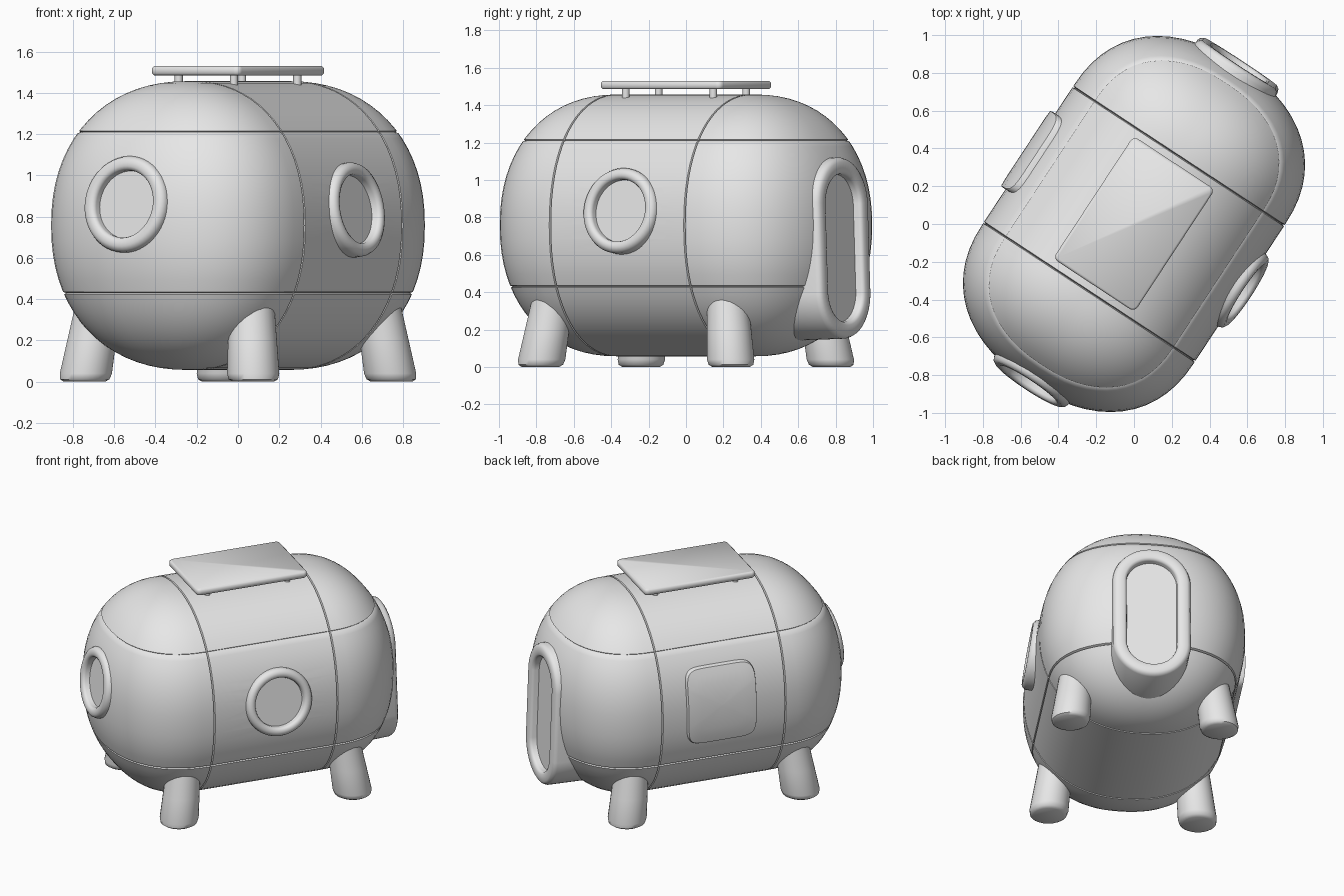
import bpy, bmesh, math
from mathutils import Matrix, Vector

if "Cube" in bpy.data.objects:
    bpy.data.objects.remove(bpy.data.objects["Cube"])

TURN = Matrix.Rotation(math.radians(56.7), 4, 'Z')   # pod axis is turned in plan
HALF, CAP, WIDE, TALL, MID = 0.43, 0.575, 0.67, 0.70, 0.757
SEAMS = (0.43, 1.21)

grey = bpy.data.materials.new("plain_grey")
grey.diffuse_color = (0.8, 0.8, 0.8, 1)
grey.use_nodes = True
grey.node_tree.nodes["Principled BSDF"].inputs["Base Color"].default_value = grey.diffuse_color


def finish(obj, angle=35):
    bpy.ops.object.select_all(action='DESELECT')
    obj.select_set(True)
    bpy.context.view_layer.objects.active = obj
    bpy.ops.object.shade_smooth_by_angle(angle=math.radians(angle))


def loft(name, rings, matrix=Matrix(), closed=False, caps=True):
    """Skin a list of equal point loops."""
    bm = bmesh.new()
    loops = [[bm.verts.new(p) for p in r] for r in rings]
    n = len(loops[0])
    pairs = list(zip(loops, loops[1:]))
    if closed:
        pairs.append((loops[-1], loops[0]))
    for a, b in pairs:
        for i in range(n):
            j = (i + 1) % n
            bm.faces.new((a[i], a[j], b[j], b[i]))
    if caps and not closed:
        bm.faces.new(loops[0][::-1])
        bm.faces.new(loops[-1])
    bmesh.ops.remove_doubles(bm, verts=bm.verts, dist=1e-4)
    bmesh.ops.recalc_face_normals(bm, faces=bm.faces)
    me = bpy.data.meshes.new(name)
    bm.to_mesh(me)
    bm.free()
    me.materials.append(grey)
    obj = bpy.data.objects.new(name, me)
    bpy.context.collection.objects.link(obj)
    obj.matrix_world = TURN @ matrix
    return obj


def sgnpow(x, e):
    return math.copysign(abs(x) ** e, x) if abs(x) > 1e-9 else 0.0


def fullness(z):
    """Relative hull width at height z."""
    return max(0.0, 1 - min(1, abs((z - MID) / TALL)) ** 2.2) ** (1 / 2.2)


def stadium(w, h, x, n=56):
    pts = []
    for i in range(n):
        t = 2 * math.pi * (i + 0.5) / n
        shift = math.copysign(h - w, math.sin(t))
        pts.append((x, w * math.cos(t), w * math.sin(t) + shift))
    return pts


# hull: stadium plan stacked in height, with grooved panel seams
half = [(HALF + 0.005, sgnpow(math.cos(t), 2 / 2.3), sgnpow(math.sin(t), 2 / 2.3), 1)
        for t in (math.pi * (i / 28 - 0.5) for i in range(29))]
half += [(HALF, 0, 1, 0.98), (HALF - 0.005, 0, 1, 1)]
half = [(HALF - 0.005, 0, -1, 1), (HALF, 0, -1, 0.98)] + half
columns = half + [(-u, -a, -b, s) for u, a, b, s in half]
heights = [MID + TALL * sgnpow(math.sin(math.pi * (i / 36 - 0.5)), 2 / 2.2) for i in range(37)]
rows = [(z, 1) for z in heights if all(abs(z - s) > 0.012 for s in SEAMS)]
for s in SEAMS:
    rows += [(s - 0.006, 1), (s, 0.98), (s + 0.006, 1)]
rings = []
for z, inset in sorted(rows):
    k = fullness(z) * inset
    rings.append([(u + CAP * k * a, WIDE * k * b * s, MID + (z - MID) * s)
                  for u, a, b, s in columns])
hull = loft("hull", rings, caps=False)


# framed openings: raised rim, recessed pane and a pocket cut in the hull
def opening(name, pos, heading, tilt, w, h, border, back):
    m = (Matrix.Translation(pos) @ Matrix.Rotation(heading, 4, 'Z')
         @ Matrix.Rotation(-math.radians(tilt), 4, 'Y'))
    section = [(0, back), (0, -0.03), (0.008, -0.011), (0.025, 0), (border - 0.018, 0),
               (border - 0.005, -0.008), (border, -0.02), (border, back)]
    finish(loft(name + "_frame", [stadium(w - d, h - d, x) for d, x in section], m, closed=True), 50)
    iw, ih = w - border + 0.008, h - border + 0.008
    finish(loft(name + "_pane", [stadium(iw, ih, x) for x in (-0.08, -0.05)], m))
    cutter = loft(name + "_cutter", [stadium(iw, ih, x) for x in (-0.09, 0.2)], m)
    cutter.hide_render = True
    mod = hull.modifiers.new("pocket", 'BOOLEAN')
    mod.operation, mod.solver, mod.object = 'DIFFERENCE', 'EXACT', cutter
    bpy.context.view_layer.objects.active = hull
    bpy.ops.object.modifier_apply(modifier=mod.name)
    bpy.data.objects.remove(cutter)


opening("door", (1.02, 0, 0.637), 0, 2, 0.255, 0.485, 0.09, -0.3)
opening("end_porthole", (-1.018, 0, 0.865), math.pi, 8, 0.235, 0.235, 0.07, -0.14)
opening("side_porthole", (0.02, -0.70, 0.84), -math.pi / 2, 8, 0.23, 0.23, 0.062, -0.12)
finish(hull)

# curved side window plate following the hull
def window_ring(f, lift):
    pts = []
    for i in range(64):
        t = 2 * math.pi * i / 64
        u = 0.02 + 0.24 * f * sgnpow(math.cos(t), 0.3)
        z = 0.835 + 0.26 * f * sgnpow(math.sin(t), 0.3)
        pts.append((u, WIDE * fullness(z) + lift, z))
    return pts

spec = [(1, -0.03), (1, 0.022), (0.985, 0.03)] + [(f, 0.032) for f in (0.8, 0.6, 0.4, 0.2, 0.02)]
finish(loft("side_window", [window_ring(f, d) for f, d in spec]))

# splayed legs
for a in (-1, 1):
    for b in (-1, 1):
        leg = []
        for z, r in ((0, 0.1), (0.012, 0.12), (0.04, 0.127), (0.2, 0.119), (0.42, 0.108)):
            cu, cv = a * (0.61 - 0.14 * z), b * (0.49 - 0.12 * z)
            leg.append([(cu + r * math.cos(t), cv + r * math.sin(t), z)
                        for t in (2 * math.pi * i / 28 for i in range(28))])
        finish(loft("leg", leg), 50)
        # roof panel pins
        pin = [[(a * 0.28 + 0.02 * math.cos(t), b * 0.16 + 0.02 * math.sin(t), z)
                for t in (math.pi * i / 6 for i in range(12))] for z in (1.40, 1.495)]
        finish(loft("roof_panel_pin", pin))

# roof panel with softened edges
def slab_ring(inset, z, r=0.03):
    pts = []
    for q, (sx, sy) in enumerate(((1, 1), (-1, 1), (-1, -1), (1, -1))):
        for i in range(5):
            t = math.pi / 2 * (q + i / 4)
            pts.append((sx * (0.388 - r) + (r - inset) * math.cos(t),
                        sy * (0.258 - r) + (r - inset) * math.sin(t), z))
    return pts

finish(loft("roof_panel", [slab_ring(*p) for p in
                           ((0.01, 1.485), (0, 1.495), (0, 1.52), (0.01, 1.53))]), 50)
